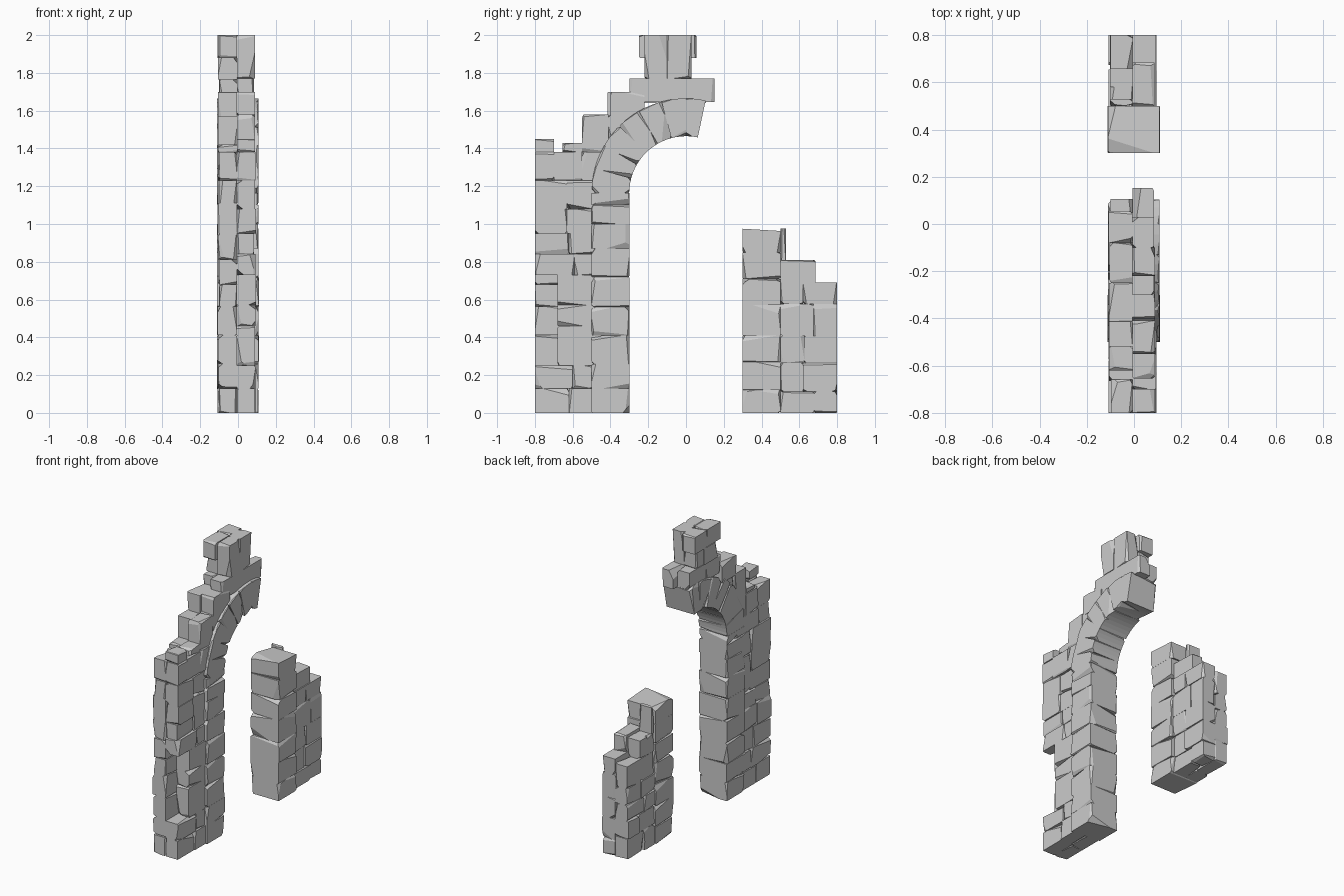
import bpy
import bmesh
import random
from math import sin, cos, radians
from mathutils import Vector

rng = random.Random(7)
if "Cube" in bpy.data.objects:
    bpy.data.objects.remove(bpy.data.objects["Cube"])

stone_grey = bpy.data.materials.new("stone_grey")
stone_grey.use_nodes = True
colour = (0.6, 0.6, 0.6, 1)
stone_grey.diffuse_color = colour
stone_grey.node_tree.nodes["Principled BSDF"].inputs["Base Color"].default_value = colour


def chip(bm, count):
    """Shave thin slanted slivers off random sharp edges."""
    for _ in range(count):
        edges = [e for e in bm.edges if len(e.link_faces) == 2 and e.is_convex
                 and e.calc_face_angle(0) > 1.1 and e.calc_length() > 0.03]
        if not edges:
            return
        edge = rng.choice(edges)
        a, b = (f.normal for f in edge.link_faces)
        normal = (a * rng.uniform(0.5, 1.5) + b * rng.uniform(0.5, 1.5)).normalized()
        tilt = Vector([rng.uniform(-1, 1) for _ in range(3)]) * 0.16
        normal = (normal + tilt).normalized()
        middle = (edge.verts[0].co + edge.verts[1].co) / 2
        bmesh.ops.bisect_plane(bm, geom=bm.verts[:] + bm.edges[:] + bm.faces[:],
                               plane_co=middle - normal * rng.uniform(0.002, 0.008),
                               plane_no=normal, clear_outer=True)
        rim = [e for e in bm.edges if e.is_boundary]
        bmesh.ops.holes_fill(bm, edges=rim, sides=0)
        bmesh.ops.recalc_face_normals(bm, faces=bm.faces[:])


def stone(profile, x0, x1, chips=6):
    """One chipped stone: a (y, z) outline pushed from x0 to x1."""
    bm = bmesh.new()
    face = bm.faces.new([bm.verts.new((x0, y, z)) for y, z in profile])
    pushed = bmesh.ops.extrude_face_region(bm, geom=[face])["geom"]
    for v in pushed:
        if isinstance(v, bmesh.types.BMVert):
            v.co.x = x1
    bmesh.ops.recalc_face_normals(bm, faces=bm.faces[:])
    chip(bm, chips)
    mesh = bpy.data.meshes.new("stone")
    bm.to_mesh(mesh)
    bm.free()
    return mesh


def build(name, stones):
    """Gather stones into one object."""
    bm = bmesh.new()
    for mesh in stones:
        bm.from_mesh(mesh)
        bpy.data.meshes.remove(mesh)
    mesh = bpy.data.meshes.new(name)
    bm.to_mesh(mesh)
    bm.free()
    mesh.materials.append(stone_grey)
    bpy.context.collection.objects.link(bpy.data.objects.new(name, mesh))


def box(y0, y1, z0, z1):
    return [(y0, z0), (y1, z0), (y1, z1), (y0, z1)]


def shaft(y0, y1, joints):
    return [stone(box(y0, y1, a, b), -0.108 - rng.uniform(0, 0.004),
                  0.106 + rng.uniform(0, 0.004), 8)
            for a, b in zip(joints, joints[1:])]


def leaf(side, rows):
    """One half of the wall thickness, laid in rows (z0, z1, y joints...)."""
    stones = []
    for z0, z1, *ys in rows:
        for a, b in zip(ys, ys[1:]):
            outer = 0.103 if side < 0 else 0.09
            xs = sorted((-0.006, side * (outer + rng.uniform(-0.006, 0.006))))
            stones.append(stone(box(a, b, z0, z1), *xs))
    return stones


def courses(z_end, count, y0, y1):
    """Evenly spread rows with wandering joints."""
    zs = [z_end * (i + (rng.uniform(-0.2, 0.2) if 0 < i < count else 0)) / count
          for i in range(count + 1)]
    return [(a, b, y0, y0 + (y1 - y0) * rng.uniform(0.35, 0.6), y1)
            for a, b in zip(zs, zs[1:])]


# Arch: shafts, wedge stones and the broken end past the crown
SPRING, INNER, OUTER = 1.165, 0.3, 0.5


def wedge(start, end):
    angles = [radians(start + (end - start) * i / 3) for i in range(4)]
    ring = [(-OUTER * cos(t), SPRING + OUTER * sin(t)) for t in angles]
    ring += [(-INNER * cos(t), SPRING + INNER * sin(t)) for t in reversed(angles)]
    return stone(ring, -0.11, 0.108, 7)


build("front_shaft", shaft(-0.5, -0.3, [0, 0.13, 0.26, 0.41, 0.56, 0.72, 0.87, 1, 1.1, SPRING]))
build("arch_ring", [wedge(a, a + 15) for a in range(0, 90, 15)] + [wedge(90, 102)])
build("back_shaft", shaft(0.3, 0.5, [0, 0.12, 0.27, 0.41, 0.57, 0.71, 0.85])
      + [stone([(0.3, 0.85), (0.5, 0.85), (0.5, 0.963), (0.3, 0.975)], -0.11, 0.108)])

# Front wall, left half, with a missing corner low down
build("front_wall_left", leaf(1, [
    (0, 0.13, -0.8, -0.62, -0.45), (0.13, 0.25, -0.8, -0.6, -0.45),
    (0.25, 0.46, -0.68, -0.45), (0.46, 0.57, -0.68, -0.45),
    (0.57, 0.73, -0.68, -0.45), (0.73, 0.84, -0.8, -0.59, -0.45),
    (0.84, 0.95, -0.8, -0.62, -0.45), (0.95, 1.08, -0.8, -0.63, -0.45),
    (1.08, 1.23, -0.8, -0.63, -0.4), (1.23, 1.38, -0.8, -0.7, -0.55, -0.35),
    (1.38, 1.45, -0.8, -0.7), (1.38, 1.43, -0.655, -0.55),
    (1.38, 1.58, -0.55, -0.41, -0.26)]))

# Front wall, right half
build("front_wall_right", leaf(-1, courses(1.23, 9, -0.8, -0.42) + [
    (1.23, 1.38, -0.8, -0.66, -0.52, -0.35),
    (1.38, 1.42, -0.62, -0.52), (1.38, 1.57, -0.52, -0.4, -0.26)]))

# Broken masonry over the crown
build("crown_left", leaf(1, [
    (1.56, 1.7, -0.4, -0.22), (1.645, 1.77, -0.3, 0.152),
    (1.77, 2, -0.22, -0.1, 0.03)]))
build("crown_right", leaf(-1, [
    (1.56, 1.7, -0.415, -0.25), (1.64, 1.765, -0.25, -0.08, 0.105),
    (1.765, 1.88, -0.2, -0.05, 0.03), (1.88, 2, -0.25, -0.08, 0.055)]))

# Back wall, stepping down
build("back_wall_left", leaf(1, courses(0.69, 5, 0.5, 0.8)
      + [(0.69, 0.81, 0.5, 0.685)]))
build("back_wall_right", leaf(-1, courses(0.66, 5, 0.5, 0.8)
      + [(0.66, 0.79, 0.5, 0.58, 0.66), (0.79, 0.975, 0.5, 0.53)]))
